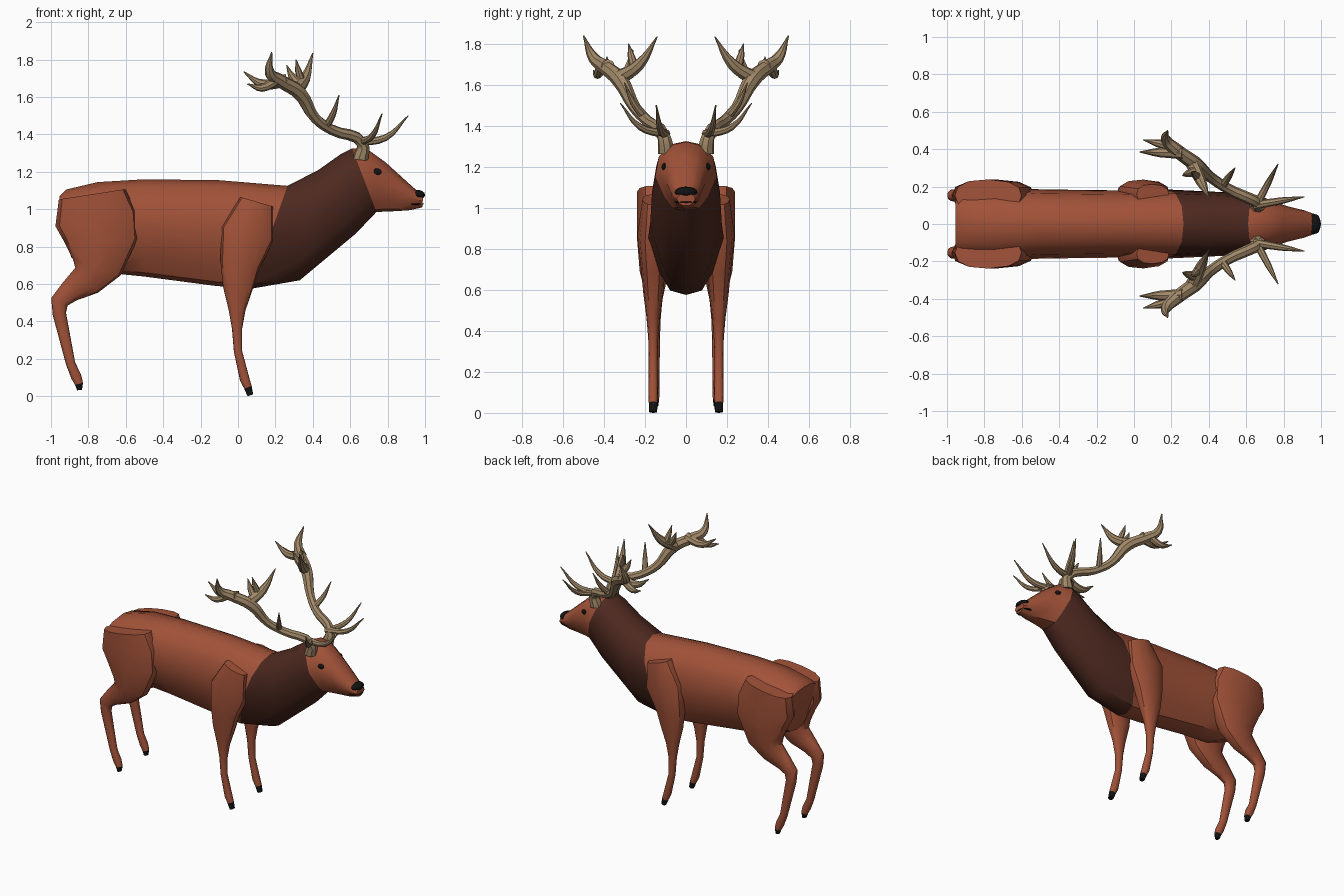
import bpy, bmesh, math
from mathutils import Vector

if "Cube" in bpy.data.objects:
    bpy.data.objects.remove(bpy.data.objects["Cube"])


def material(name, rgb):
    m = bpy.data.materials.new(name)
    m.diffuse_color = (*rgb, 1)
    m.use_nodes = True
    m.node_tree.nodes["Principled BSDF"].inputs["Base Color"].default_value = m.diffuse_color
    return m


COAT = material("red_coat", (0.36, 0.085, 0.04))
MANE = material("dark_mane", (0.075, 0.022, 0.014))
HORN = material("antler_tan", (0.36, 0.25, 0.14))
BLACK = material("black", (0.006, 0.006, 0.006))


def finish(ob, mat, mirror=False):
    ob.data.materials.clear()
    ob.data.materials.append(mat)
    bpy.ops.object.select_all(action='DESELECT')
    ob.select_set(True)
    bpy.context.view_layer.objects.active = ob
    bpy.ops.object.shade_smooth_by_angle(angle=math.radians(40))
    if mirror:
        mod = ob.modifiers.new("mirror", 'MIRROR')
        mod.use_axis = (False, True, False)
        mod.use_mirror_merge = False


def add_mesh(name, bm, mat, mirror):
    bmesh.ops.recalc_face_normals(bm, faces=bm.faces)
    me = bpy.data.meshes.new(name)
    bm.to_mesh(me)
    bm.free()
    ob = bpy.data.objects.new(name, me)
    bpy.context.collection.objects.link(ob)
    finish(ob, mat, mirror)


def ring(ax, az, bx, bz, w, yc=0, top=.88, low=.7):
    """Twelve-point section from a to b in the side plane, half width w."""
    half = [(0, 0), (.05, .6 * top), (.22, top), (.5, 1), (.8, low), (.96, .6 * low), (1, 0)]
    pts = half + [(t, -k) for t, k in half[-2:0:-1]]
    return [(ax + (bx - ax) * t, yc + w * k, az + (bz - az) * t) for t, k in pts]


def loft(name, rings, mat, mirror=False, start=True, end=True):
    bm = bmesh.new()
    loops = [[bm.verts.new(p) for p in r] for r in rings]
    for r, s in zip(loops, loops[1:]):
        for i in range(len(r)):
            j = (i + 1) % len(r)
            bm.faces.new((r[i], r[j], s[j], s[i]))
    if start:
        bm.faces.new(loops[0])
    if end:
        bm.faces.new(loops[-1])
    add_mesh(name, bm, mat, mirror)


def ball(name, loc, scale, mat, mirror=False):
    bm = bmesh.new()
    bmesh.ops.create_uvsphere(bm, u_segments=12, v_segments=8, radius=1)
    for v in bm.verts:
        v.co = [c + s * k for c, s, k in zip(loc, scale, v.co)]
    add_mesh(name, bm, mat, mirror)


def limb(path, yc):
    """Sections square to a side-view path of (x, z, half depth)."""
    out = []
    for i, (x, z, r) in enumerate(path):
        p, q = path[max(i - 1, 0)], path[min(i + 1, len(path) - 1)]
        d = Vector((q[0] - p[0], q[1] - p[1])).normalized() * r
        out.append(ring(x + d.y, z - d.x, x - d.y, z + d.x,
                        min(.085, .012 + .45 * r), yc, .9, .85))
    return out


# Body: top x, z, bottom x, z and half width, from rump to muzzle
body = [ring(*row) for row in (
    (-.955, 1.07, -.945, .92, .16),
    (-.92, 1.105, -.89, .74, .19),
    (-.75, 1.145, -.70, .66, .2),
    (-.5, 1.16, -.5, .64, .185),
    (-.1, 1.155, -.12, .59, .18),
    (.265, 1.125, .07, .575, .185),
    (.43, 1.21, .33, .62, .175),
    (.55, 1.295, .63, .87, .165),
    (.61, 1.325, .74, .985, .15),
    (.69, 1.322, .78, .987, .125),
    (.79, 1.25, .85, .99, .095),
    (.9, 1.15, .92, .995, .073),
    (.99, 1.07, .985, 1.01, .045))]
loft("torso", body[:6], COAT, end=False)
loft("neck", body[5:9], MANE, start=False, end=False)
loft("head", body[8:], COAT, start=False)

# Face details
ball("nose", (.96, 0, 1.077), (.04, .056, .026), BLACK)
ball("mouth", (.945, 0, 1.028), (.05, .058, .007), BLACK)
ball("eye", (.742, .106, 1.2), (.025, .013, .018), BLACK, True)

# Legs, each ending in a hoof
front = limb(((.1, 1.04, .09), (.05, .87, .145), (.01, .7, .105), (0, .58, .08),
              (-.005, .46, .045), (-.005, .36, .027), (0, .24, .022),
              (.036, .09, .026), (.053, .048, .021), (.066, .005, .016)), .16)
hind = limb(((-.78, 1.08, .18), (-.76, .95, .22), (-.735, .84, .2), (-.755, .69, .135),
             (-.81, .62, .09), (-.9, .56, .06), (-.955, .505, .048), (-.955, .44, .036),
             (-.895, .175, .025), (-.865, .105, .028), (-.85, .066, .022),
             (-.847, .033, .013)), .153)
for name, rings in (("front", front), ("hind", hind)):
    loft(name + "_leg", rings[:-1], COAT, True)
    loft(name + "_hoof", rings[-2:], BLACK, True)


# Antlers: tapering round branches
def tine(base, tip, r):
    """Tine that sags, then curls up to a point."""
    a, b = Vector(base), Vector(tip)
    mid = a.lerp(b, .55)
    mid.z -= .2 * (b - a).xy.length
    return [(*a, r), (*mid, r * .75), (*b, .003)]


beam = [(.655, .095, 1.27, .042), (.665, .11, 1.35, .032), (.5, .19, 1.425, .028),
        (.41, .25, 1.49, .029), (.33, .32, 1.62, .04), (.22, .40, 1.69, .036),
        (.17, .45, 1.73, .028), (.18, .50, 1.84, .003)]
tines = [tine(*t) for t in (
    ((.64, .10, 1.36), (.91, .145, 1.5), .024),     # brow
    ((.66, .11, 1.36), (.77, .32, 1.51), .022),     # second
    ((.47, .2, 1.44), (.54, .30, 1.61), .022),      # middle
    ((.26, .38, 1.69), (.03, .385, 1.735), .034),   # rear crown
    ((.22, .41, 1.7), (.05, .45, 1.67), .028),
    ((.31, .33, 1.63), (.4, .14, 1.835), .038),     # inner crown
    ((.32, .28, 1.67), (.26, .26, 1.77), .026),
    ((.34, .25, 1.68), (.31, .28, 1.8), .024))]
cu = bpy.data.curves.new("antler", 'CURVE')
cu.dimensions = '3D'
cu.bevel_depth = 1
cu.bevel_resolution = 2
cu.resolution_u = 4
cu.use_fill_caps = True
for path in [beam] + tines:
    sp = cu.splines.new('BEZIER')
    sp.bezier_points.add(len(path) - 1)
    for p, (x, y, z, r) in zip(sp.bezier_points, path):
        p.co, p.radius = (x, y, z), r
        p.handle_left_type = p.handle_right_type = 'AUTO'
antler = bpy.data.objects.new("antler", cu)
bpy.context.collection.objects.link(antler)
bpy.ops.object.select_all(action='DESELECT')
antler.select_set(True)
bpy.context.view_layer.objects.active = antler
bpy.ops.object.convert(target='MESH')
finish(bpy.context.view_layer.objects.active, HORN, True)
